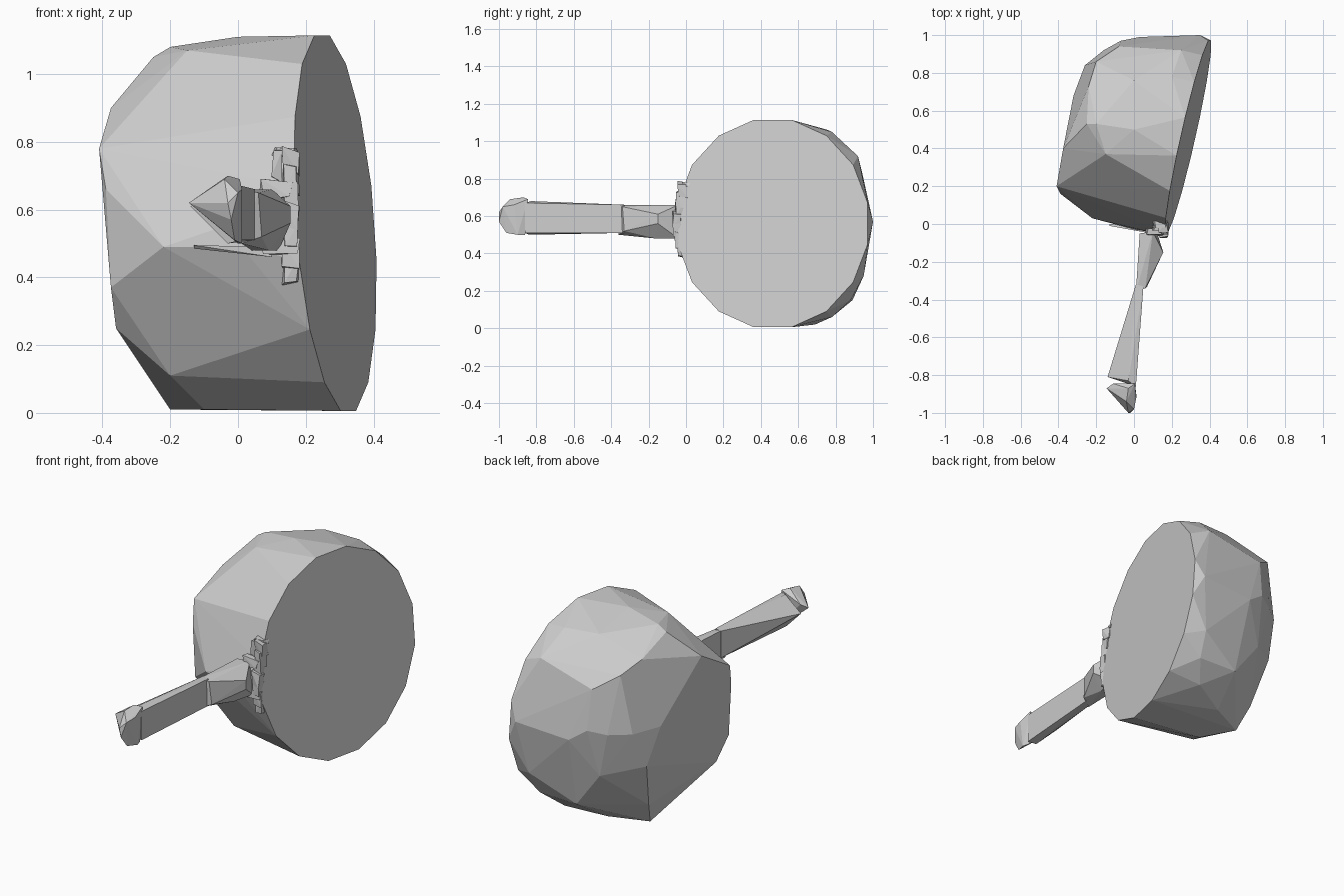
import bpy
import bmesh
import math
import random
from mathutils import Vector

default_cube = bpy.data.objects.get("Cube")
if default_cube:
    bpy.data.objects.remove(default_cube, do_unlink=True)

# One plain metal colour for every part
metal = bpy.data.materials.new("plain grey metal")
metal.use_nodes = True
grey = (0.62, 0.62, 0.62, 1.0)
metal.diffuse_color = grey
for node in metal.node_tree.nodes:
    if node.type == "BSDF_PRINCIPLED":
        node.inputs["Base Color"].default_value = grey


def faceted_part(name, points):
    """Wrap a convex flat-shaded solid around the given corner points."""
    mesh_builder = bmesh.new()
    for point in points:
        mesh_builder.verts.new(point)
    result = bmesh.ops.convex_hull(mesh_builder, input=mesh_builder.verts[:])
    leftover = set(result["geom_interior"]) | set(result["geom_unused"])
    loose = [item for item in leftover if isinstance(item, bmesh.types.BMVert)]
    bmesh.ops.delete(mesh_builder, geom=loose, context="VERTS")
    bmesh.ops.recalc_face_normals(mesh_builder, faces=mesh_builder.faces[:])
    mesh = bpy.data.meshes.new(name)
    mesh_builder.to_mesh(mesh)
    mesh_builder.free()
    mesh.materials.append(metal)
    part = bpy.data.objects.new(name, mesh)
    bpy.context.scene.collection.objects.link(part)
    return part


def rim_point(angle):
    """Point on the slanted flat mouth of the pan."""
    y = 0.463 + 0.518 * math.cos(angle)
    z = 0.56 + 0.565 * math.sin(angle)
    return Vector((0.222 + 0.225 * y - 0.07 * z, y, z))


# Pan body: a regular slanted rim wrapped onto an uneven domed base
rim_sides = 16
rim = [rim_point(math.tau * (i + 0.5) / rim_sides) for i in range(rim_sides)]

near_side = [
    (.1, -.045, .6), (.01, -.03, .49), (-.22, .03, .49), (-.39, .16, .66),
    (-.41, .2, .78), (-.375, .16, .37), (-.36, .25, .25), (-.2, .25, .11),
    (-.1, .42, .01), (-.2, .6, .01),
]
upper_side = [
    (-.15, .37, 1.07), (-.2, .53, 1.08), (0, .5, 1.11), (-.25, .53, 1.05),
    (-.375, .4, .9), (-.29, .28, .9), (-.24, .73, .97), (-.2, .86, .92),
    (0, .76, 1.06), (.2, .78, 1.05), (.25, .92, .92), (-.08, .94, .84),
]
far_side = [
    (.35, 1, .57), (.03, .99, .55), (-.07, .97, .62), (-.16, .92, .6),
    (-.26, .84, .6), (-.32, .68, .6), (-.29, .76, .4), (.3, .95, .28),
    (.28, .88, .15), (.2, .78, .06), (.05, .89, .15), (-.1, .9, .35),
    (-.24, .67, .14), (0, .69, .02),
]
faceted_part("pan_body", rim + near_side + upper_side + far_side)

# Handle: collar beside the pan, tapered grip and pointed end cap
faceted_part("handle_collar", [
    (.03, -.05, .66), (.1, -.04, .66), (.12, -.04, .48), (.04, -.05, .48),
    (.155, -.15, .61), (.155, -.15, .56), (.09, -.16, .48),
    (.01, -.36, .66), (.06, -.34, .65), (.07, -.33, .52), (.01, -.36, .5),
])
faceted_part("handle_grip", [
    (.01, -.32, .66), (.05, -.33, .66), (.05, -.33, .51), (.01, -.32, .51),
    (-.14, -.81, .61), (-.03, -.83, .68), (.01, -.86, .67),
    (.01, -.86, .51), (-.03, -.84, .5),
])
faceted_part("handle_end_cap", [
    (-.145, -.87, .62), (-.11, -.845, .64), (-.03, -.87, .7),
    (-.04, -.94, .69), (.005, -.845, .69), (.012, -.92, .66),
    (0, -.98, .65), (-.03, -1, .62), (-.02, -1, .57), (-.01, -.96, .51),
    (0, -.86, .5), (.012, -.9, .5),
])

# Bracket: a crumpled mounting plate made of small irregular shards
random.seed(4)


def shard(name, centre, size):
    """Small uneven block with slightly displaced corners."""
    corners = []
    for sx in (-1, 1):
        for sy in (-1, 1):
            for sz in (-1, 1):
                signs = (sx, sy, sz)
                corners.append([c + s * d * random.uniform(0.3, 0.55)
                                for c, s, d in zip(centre, signs, size)])
    return faceted_part(name, corners)


shard_count = 7
for i in range(shard_count):
    height = 0.42 + 0.32 * i / (shard_count - 1)
    bulge = 0.035 * abs(height - 0.56) / 0.2
    shard("bracket_shard", (0.155, bulge - 0.05, height), (.05, .05, .09))
shard("bracket_upper_hook", (.115, -.01, .73), (.03, .05, .1))
shard("bracket_upper_bridge", (.14, 0, .77), (.08, .04, .03))
shard("bracket_middle_block", (.11, -.04, .66), (.1, .04, .06))
shard("bracket_lower_block", (.12, -.04, .49), (.12, .05, .05))
faceted_part("bracket_side_fin", [
    (-.13, -.01, .495), (-.13, 0, .485), (.09, -.05, .49),
    (.1, -.05, .46), (.1, 0, .46),
])
